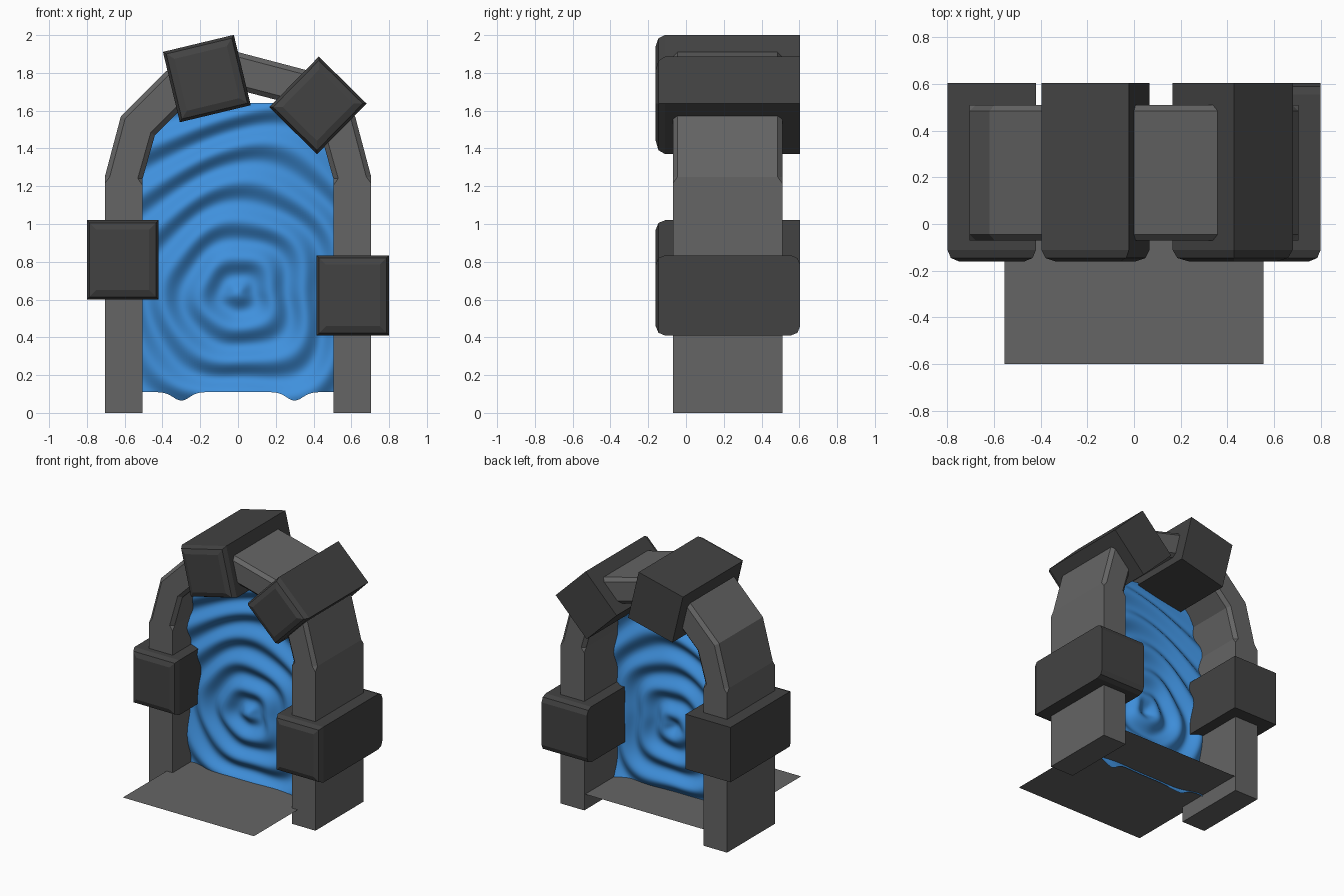
import bpy, bmesh, math
from mathutils import Matrix, Vector

if "Cube" in bpy.data.objects:
    bpy.data.objects.remove(bpy.data.objects["Cube"])


def material(name, rgb):
    m = bpy.data.materials.new(name)
    m.diffuse_color = (*rgb, 1)
    m.use_nodes = True
    m.node_tree.nodes["Principled BSDF"].inputs["Base Color"].default_value = m.diffuse_color
    return m


def make_object(name, bm, mat=None):
    bmesh.ops.recalc_face_normals(bm, faces=bm.faces)
    me = bpy.data.meshes.new(name)
    bm.to_mesh(me)
    bm.free()
    ob = bpy.data.objects.new(name, me)
    bpy.context.collection.objects.link(ob)
    if mat:
        me.materials.append(mat)
    return ob


stone = material("stone", (0.13, 0.13, 0.13))
dark_stone = material("dark_stone", (0.055, 0.055, 0.055))
blue = material("portal_blue", (0.05, 0.28, 0.72))

# Stone arch: half profile mirrored, skinned as a ring of box segments
Y0, Y1 = -0.07, 0.51
outer = [(0.705, 0), (0.705, 1.25), (0.62, 1.57), (0.38, 1.81), (0, 1.91)]
inner = [(0.505, 0), (0.505, 1.24), (0.44, 1.47), (0.27, 1.64), (0, 1.71)]


def mirrored(half):
    return half + [(-x, z) for x, z in reversed(half[:-1])]


bm = bmesh.new()
rings = []
for (ox, oz), (ix, iz) in zip(mirrored(outer), mirrored(inner)):
    rings.append([bm.verts.new(p) for p in
                  ((ox, Y0, oz), (ix, Y0, iz), (ix, Y1, iz), (ox, Y1, oz))])
for a, b in zip(rings, rings[1:]):
    for i in range(4):
        j = (i + 1) % 4
        bm.faces.new((a[i], a[j], b[j], b[i]))
bm.faces.new(rings[0])
bm.faces.new(rings[-1])
bmesh.ops.recalc_face_normals(bm, faces=bm.faces)
# Worn edges on the curved part only
worn = []
for e in bm.edges:
    a, b = (v.co for v in e.verts)
    along = abs(a.y - b.y) < 1e-4 and e.calc_face_angle(0) > 1.2
    if along and min(a.z, b.z) > 1.2:
        worn.append(e)
bmesh.ops.bevel(bm, geom=worn, offset=0.025, segments=1, affect='EDGES', clamp_overlap=True)
make_object("arch", bm, stone)


# Protruding blocks with worn front edges
def block(name, cx, cz, w, h, angle=0, worn_back=False):
    bm = bmesh.new()
    bmesh.ops.create_cube(bm, size=1)
    bmesh.ops.scale(bm, vec=(w, 0.765, h), verts=bm.verts)
    edges = []
    for e in bm.edges:
        a, b = (v.co for v in e.verts)
        if abs(a.y - b.y) > 1e-4:
            continue
        if a.y < 0 or (worn_back and abs(a.z - b.z) < 1e-4):
            edges.append(e)
    bmesh.ops.bevel(bm, geom=edges, offset=0.05, segments=2, profile=0.5, affect='EDGES')
    m = Matrix.Translation((cx, 0.222, cz)) @ Matrix.Rotation(math.radians(-angle), 4, 'Y')
    bmesh.ops.transform(bm, matrix=m, verts=bm.verts)
    make_object(name, bm, dark_stone)


block("left_block", -0.61, 0.81, 0.38, 0.42)
block("right_block", 0.608, 0.622, 0.385, 0.425, worn_back=True)
block("top_left_block", -0.165, 1.77, 0.386, 0.383, 13.5)
block("top_right_block", 0.423, 1.628, 0.355, 0.375, -44.5)

# Threshold: a single flat sheet
bm = bmesh.new()
bm.faces.new([bm.verts.new(p) for p in
              ((-0.555, -0.6, 0.12), (0.555, -0.6, 0.12), (0.555, 0.5, 0.12), (-0.555, 0.5, 0.12))])
make_object("threshold", bm, stone)


# Portal: rippled sheet filling the opening
def half_width(z):
    pts = [(0, 0.515), (1.24, 0.515), (1.47, 0.455), (1.65, 0.28)]
    for (z0, w0), (z1, w1) in zip(pts, pts[1:]):
        if z <= z1:
            return w0 + (w1 - w0) * (z - z0) / (z1 - z0)
    return pts[-1][1]


def ripple(x, z):
    dx, dz = x, z - 0.63
    r = (abs(dx) ** 2.4 + abs(dz) ** 2.4) ** (1 / 2.4)
    t = math.atan2(dz, dx)
    wobble = r * (0.05 * math.sin(3 * t + 1) + 0.035 * math.sin(5 * t + 5 * r))
    return 0.13 - 0.024 * math.cos(2 * math.pi * (r + wobble) / 0.185)


NX, NZ = 72, 110
bm = bmesh.new()
grid = []
for k in range(NZ + 1):
    f = k / NZ
    row = []
    for i in range(NX + 1):
        u = 2 * i / NX - 1
        x = u * half_width(0.11 + 1.53 * f)
        drip = 0.045 * math.exp(-((abs(x) - 0.3) / 0.06) ** 2)
        bottom = 0.11 - drip
        z = bottom + (1.64 - bottom) * f
        row.append(bm.verts.new((x, ripple(x, z), z)))
    grid.append(row)
for a, b in zip(grid, grid[1:]):
    for i in range(NX):
        bm.faces.new((a[i], a[i + 1], b[i + 1], b[i]))
for f in bm.faces:
    f.smooth = True
make_object("portal", bm, blue)
